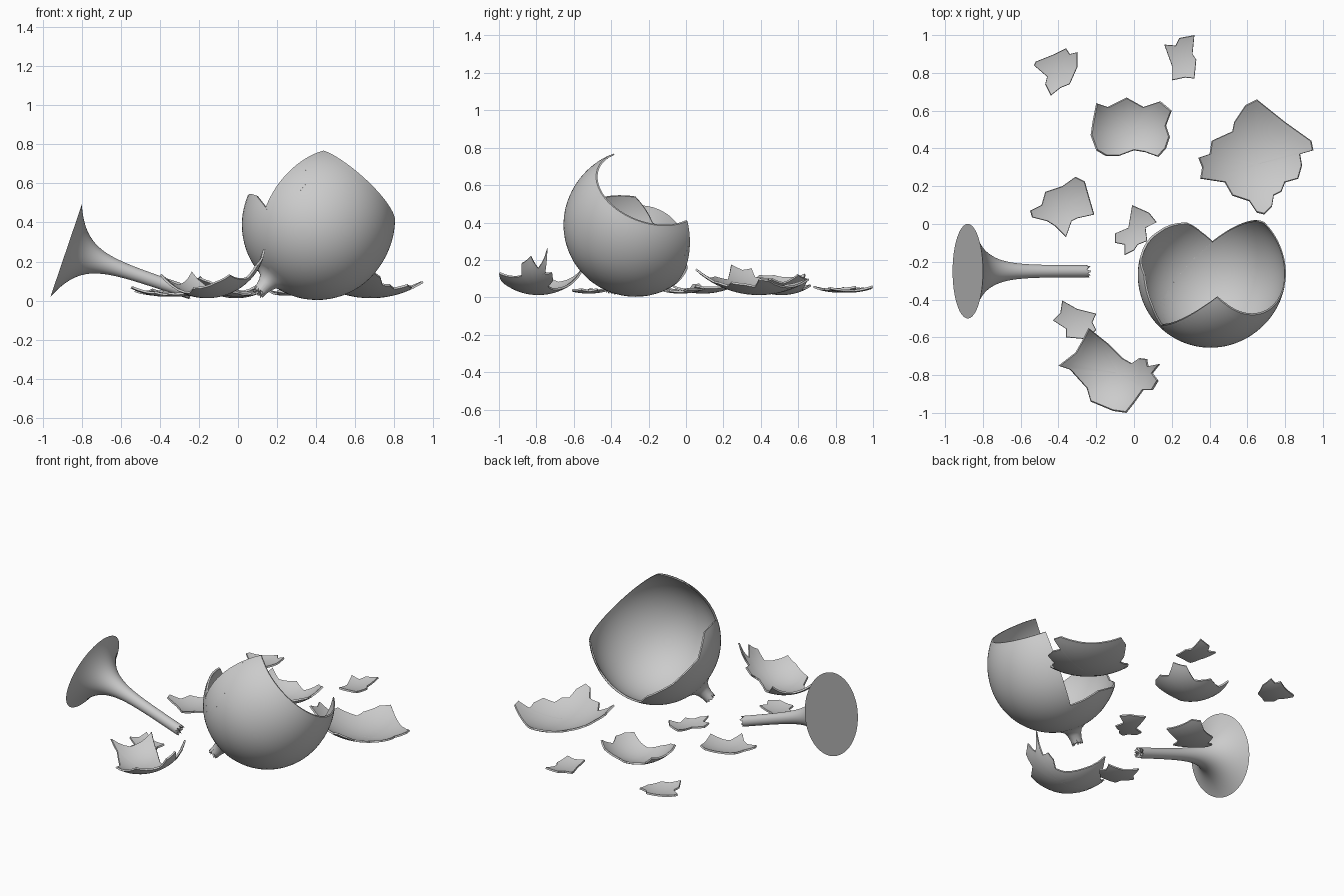
import bpy, bmesh, math, random
from mathutils import Vector

if "Cube" in bpy.data.objects:
    bpy.data.objects.remove(bpy.data.objects["Cube"])

random.seed(4)


def skin(name, columns):
    """Close a ring of equally long point columns into one solid."""
    bm = bmesh.new()
    grid = [[bm.verts.new(p) for p in col] for col in columns]
    for a, b in zip(grid, grid[1:] + grid[:1]):
        for i in range(len(a) - 1):
            bm.faces.new((a[i], b[i], b[i + 1], a[i + 1]))
    bmesh.ops.remove_doubles(bm, verts=bm.verts, dist=1e-5)
    bmesh.ops.dissolve_degenerate(bm, dist=1e-6, edges=bm.edges)
    bmesh.ops.recalc_face_normals(bm, faces=bm.faces)
    me = bpy.data.meshes.new(name)
    bm.to_mesh(me)
    bm.free()
    me.shade_smooth()
    me.set_sharp_from_angle(angle=math.radians(40))
    ob = bpy.data.objects.new(name, me)
    bpy.context.collection.objects.link(ob)
    return ob


def polar(profile, az):
    return [Vector((r * math.cos(az), r * math.sin(az), h)) for r, h in profile]


# Foot with its flared stem, snapped at the end
axis = Vector((0.947, 0, -0.322))
turn, base = axis.to_track_quat('Z', 'Y'), Vector((-0.88, -0.25, 0.255))
columns = []
for i in range(64):
    end = 0.668 + random.uniform(-0.014, 0.014)
    ts = [0.66 * (k / 30) ** 1.6 for k in range(30)] + [end]
    prof = [(0, 0)] + [(0.032 + 0.218 * math.exp(-t / 0.09), t) for t in ts] + [(0, 0.655)]
    columns.append([base + turn @ p for p in polar(prof, math.tau * i / 64)])
skin("foot_and_stem", columns)

# Broken bowl: the jagged edge runs from one rim end to the other
axis = Vector((0.63, 0.27, 0.73)).normalized()
turn, centre = axis.to_track_quat('Z', 'Y'), Vector((0.405, -0.27, 0.388))
RADIUS, UPPER, RIM, WALL = 0.385, 0.42, 0.27, 0.97
crack = [(.43, -.40, .78), (.34, -.48, .72), (.36, -.57, .60), (.29, -.62, .53), (.27, -.63, .42),
         (.20, -.59, .35), (.18, -.56, .43), (.14, -.53, .48), (.11, -.43, .53), (.05, -.27, .54),
         (.04, -.18, .40), (.12, -.04, .26), (.28, .01, .15), (.36, -.05, .09), (.42, -.10, .05),
         (.50, -.05, .085), (.53, -.06, .10), (.63, -.02, .20), (.65, .02, .30), (.69, .01, .40)]
edge = []
for p in crack:
    q = turn.inverted() @ (Vector(p) - centre)
    az = math.atan2(q.y, q.x)
    if edge:
        az += math.tau * round((edge[-1][0] - az) / math.tau)
    edge.append((az, q.normalized().z * RADIUS if q.z < 0 else min(q.z, RIM)))
sweep = math.copysign(math.tau, edge[-1][0] - edge[0][0])
first, last = edge[0][0] + sweep, edge[-1][0]
edge += [(last + (first - last) * k / 16, RIM) for k in range(17)]
edge[-1] = (first, edge[0][1])

columns = []
for (a0, h0), (a1, h1) in zip(edge, edge[1:]):
    for k in range(4):
        az, h = a0 + (a1 - a0) * k / 4, h0 + (h1 - h0) * k / 4
        stop = math.acos(-h / (RADIUS if h < 0 else UPPER))

        def wall(phi, s):
            tall = RADIUS if phi < math.pi / 2 else UPPER
            scale_h = s if phi < math.pi / 2 else 1
            return (RADIUS * math.sin(phi) * s, -tall * math.cos(phi) * scale_h)
        tip = -0.475 + random.uniform(-0.012, 0.012)
        prof = [(0, -.465), (.033, tip), (.035, -.45), (.042, -.42), (.055, -.395)]
        prof += [wall(0.236 + (stop - 0.236) * j / 24, 1) for j in range(25)]
        prof += [wall(stop * (1 - j / 24), WALL) for j in range(25)]
        columns.append([centre + turn @ p for p in polar(prof, az)])
skin("broken_bowl", columns)


# Curved shards lying hollow side up
def shard(name, low, radius, outline, lift=0.012, thick=0.011):
    n = len(outline)
    mid = sum((Vector(p) for p in outline), Vector((0, 0))) / n
    low = Vector(low)
    top = Vector((low.x, low.y, radius + lift))

    def on_ball(p, shrink):
        d = p - low
        out = Vector((d.x, d.y, -math.sqrt(max(radius ** 2 - d.length_squared, 1e-4))))
        return top + out * (1 - shrink / radius)
    cols = []
    for a, b in zip(outline, outline[1:] + outline[:1]):
        for k in range(3):
            p = Vector(a).lerp(Vector(b), k / 3)
            steps = [mid.lerp(p, j / 10) for j in range(11)]
            cols.append([on_ball(s, 0) for s in steps] + [on_ball(s, thick) for s in reversed(steps)])
    skin(name, cols)


shard("shard_large_right", (.68, .39), .5, [
    (.65, .66), (.80, .54), (.94, .44), (.95, .39), (.88, .37), (.89, .31), (.87, .24), (.80, .22),
    (.78, .17), (.74, .15), (.73, .09), (.69, .05), (.65, .06), (.61, .12), (.52, .15), (.48, .22),
    (.35, .24), (.36, .30), (.34, .35), (.40, .37), (.41, .44), (.52, .49), (.53, .54), (.59, .63)])
shard("shard_large_front", (-.16, -.79), .31, [
    (-.24, -.55), (-.14, -.63), (-.06, -.71), (.01, -.75), (.03, -.71), (.07, -.715), (.08, -.77),
    (.14, -.74), (.10, -.79), (.13, -.83), (.10, -.88), (.05, -.88), (0, -.95), (-.04, -1.0),
    (-.11, -.99), (-.23, -.94), (-.25, -.87), (-.34, -.77), (-.40, -.75), (-.31, -.68), (-.27, -.61)])
shard("shard_middle_back", (-.01, .51), .3, [
    (-.20, .64), (-.14, .62), (-.04, .67), (.05, .62), (.14, .65), (.20, .60), (.17, .52), (.19, .46),
    (.17, .40), (.13, .355), (.06, .38), (0, .39), (-.08, .36), (-.15, .36), (-.20, .39), (-.23, .47),
    (-.22, .54)])
shard("shard_left", (-.37, .09), .4, [
    (-.31, .25), (-.26, .225), (-.245, .17), (-.21, .05), (-.30, .03), (-.33, .015), (-.36, -.07),
    (-.42, -.01), (-.46, .015), (-.54, .035), (-.55, .07), (-.49, .10), (-.47, .17), (-.38, .20)], .02)
shard("shard_back_left", (-.41, .82), .4, [
    (-.36, .93), (-.34, .90), (-.30, .91), (-.30, .83), (-.34, .74), (-.39, .72), (-.44, .68),
    (-.47, .74), (-.46, .78), (-.53, .84), (-.52, .86), (-.42, .90)], .025)
shard("shard_back_right", (.25, .87), .4, [
    (.32, 1.0), (.31, .90), (.33, .87), (.32, .77), (.27, .775), (.20, .76), (.20, .84), (.16, .95),
    (.22, .945), (.24, .985)], .025)
shard("shard_centre", (0, -.03), .4, [
    (-.01, .10), (.08, .06), (.12, .01), (.06, -.01), (.07, -.09), (.02, -.11), (0, -.14),
    (-.05, -.165), (-.05, -.11), (-.10, -.10), (-.10, -.05), (-.03, -.02)], .02)
shard("shard_front_left", (-.31, -.52), .4, [
    (-.38, -.405), (-.30, -.45), (-.20, -.475), (-.22, -.52), (-.20, -.56), (-.25, -.61),
    (-.36, -.60), (-.36, -.555), (-.43, -.51), (-.39, -.47)], .02)
